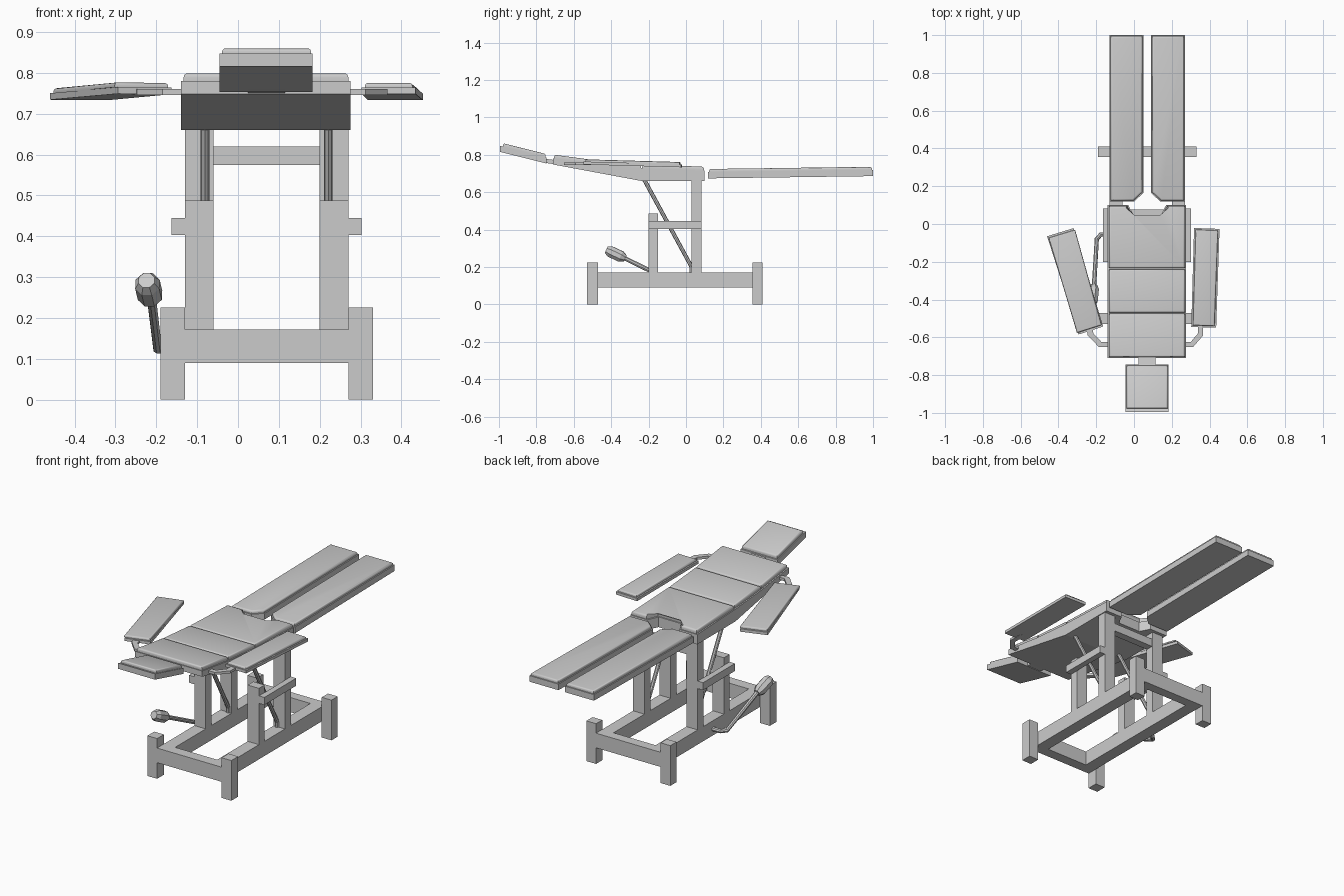
import bpy, bmesh, math
from mathutils import Vector

if "Cube" in bpy.data.objects:
    bpy.data.objects.remove(bpy.data.objects["Cube"])

CX = 0.07  # centre line of the table


def line(*pts):
    """Piecewise-linear height along y."""
    def f(y):
        for (y0, z0), (y1, z1) in zip(pts, pts[1:]):
            if y <= y1 or (y1, z1) == pts[-1]:
                return z0 + (z1 - z0) * (y - y0) / (y1 - y0)
    return f


def finish(name, bm):
    bmesh.ops.recalc_face_normals(bm, faces=bm.faces)
    me = bpy.data.meshes.new(name)
    bm.to_mesh(me)
    bm.free()
    ob = bpy.data.objects.new(name, me)
    bpy.context.collection.objects.link(ob)
    return ob


def prism(name, outline, zlo, zhi, soft=0):
    """Plan outline extruded between two height lines; soft rounds the top rim."""
    bm = bmesh.new()
    lo = [bm.verts.new((x, y, zlo(y))) for x, y in outline]
    hi = [bm.verts.new((x, y, zhi(y))) for x, y in outline]
    n = len(lo)
    bm.faces.new(lo)
    bm.faces.new(hi)
    for i in range(n):
        j = (i + 1) % n
        bm.faces.new((lo[i], lo[j], hi[j], hi[i]))
    if soft:
        rim = [e for e in bm.edges if all(v in hi for v in e.verts)]
        bmesh.ops.bevel(bm, geom=rim, offset=soft, segments=3, profile=0.5, affect='EDGES')
    ob = finish(name, bm)
    if soft:
        bpy.ops.object.select_all(action='DESELECT')
        ob.select_set(True)
        bpy.context.view_layer.objects.active = ob
        bpy.ops.object.shade_smooth_by_angle(angle=math.radians(40))
    return ob


def rect(x0, x1, y0, y1):
    return [(x0, y0), (x1, y0), (x1, y1), (x0, y1)]


def box(name, x0, x1, y0, y1, z0, z1):
    return prism(name, rect(x0, x1, y0, y1), lambda y: z0, lambda y: z1)


def inset(outline, k):
    """Shrink a convex-ish outline towards its bounding centre by k."""
    cx = sum(p[0] for p in outline) / len(outline)
    cy = sum(p[1] for p in outline) / len(outline)
    out = []
    for x, y in outline:
        d = Vector((x - cx, y - cy))
        out.append((x - math.copysign(k, d.x), y - math.copysign(k, d.y)))
    return out


def up(f, d):
    return lambda y: f(y) + d


def tube(name, pts, r, res=2):
    cu = bpy.data.curves.new(name, 'CURVE')
    cu.dimensions = '3D'
    cu.bevel_depth = r
    cu.bevel_resolution = res
    cu.use_fill_caps = True
    sp = cu.splines.new('POLY')
    sp.points.add(len(pts) - 1)
    for p, c in zip(sp.points, pts):
        p.co = (*c, 1)
    sp.use_smooth = False
    ob = bpy.data.objects.new(name, cu)
    bpy.context.collection.objects.link(ob)
    return ob


# Base: feet, end rails, side rails, posts, struts
for y0, y1, tag in ((-0.53, -0.47, "front"), (0.355, 0.41, "rear")):
    box(tag + "_end_rail", -0.13, 0.27, y0, y1, 0.09, 0.172)
    for s in (-1, 1):
        a, b = sorted((CX + s * 0.2, CX + s * 0.26))
        box(tag + "_foot", a, b, y0, y1, 0, 0.225)
for s in (-1, 1):
    a, b = sorted((CX + s * 0.13, CX + s * 0.2))
    box("side_rail", a, b, -0.47, 0.355, 0.09, 0.172)
    box("front_post", a, b, -0.2, -0.15, 0.172, 0.487)
    box("rear_post", a, b, 0.03, 0.082, 0.172, 0.665)
    a, b = sorted((CX + s * 0.2, CX + s * 0.233))
    box("side_brace", a, b, -0.2, 0.082, 0.403, 0.445)
    x = CX + s * 0.151
    tube("diagonal_strut", [(x, -0.225, 0.67), (x, 0.03, 0.2), (x, 0.03, 0.16)], 0.011)
box("cross_bar", -0.06, 0.2, 0.035, 0.078, 0.575, 0.62)

# Foot lever with octagonal grip
tube("lever_rod", [(-0.12, -0.055, 0.125), (-0.175, -0.055, 0.125), (-0.197, -0.08, 0.125),
                   (-0.213, -0.35, 0.258)], 0.012)
bm = bmesh.new()
p0, p1 = Vector((-0.213, -0.325, 0.245)), Vector((-0.224, -0.425, 0.292))
axis = p1 - p0
q = axis.to_track_quat('Z', 'Y')
rings = []
for t, r in ((0, 0.02), (0.22, 0.032), (0.8, 0.032), (1, 0.021)):
    rings.append([bm.verts.new(p0 + axis * t + q @ Vector((r * math.cos(k * math.pi / 4 + 0.39),
                  r * math.sin(k * math.pi / 4 + 0.39), 0))) for k in range(8)])
for a, b in zip(rings, rings[1:]):
    for k in range(8):
        bm.faces.new((a[k], a[(k + 1) % 8], b[(k + 1) % 8], b[k]))
bm.faces.new(rings[0])
bm.faces.new(rings[-1])
finish("lever_grip", bm)

# Back and seat boards, seat with a notch
top = line((-0.71, 0.78), (-0.472, 0.748), (-0.237, 0.728), (0.1, 0.715))
under = line((-0.71, 0.748), (-0.237, 0.66), (0.1, 0.66))
L, R = -0.14, 0.275
prism("upper_back_board", rect(L, R, -0.71, -0.472), under, top)
prism("lower_back_board", rect(L, R, -0.472, -0.237), under, top)


def notched(x0, x1, y0, y1, d):
    return [(x0, y0), (x1, y0), (x1, y1), (CX + 0.1 + d, y1), (CX + 0.07 + d, 0.043 - d),
            (CX - 0.07 - d, 0.043 - d), (CX - 0.1 - d, y1), (x0, y1)]


prism("seat_board", notched(L, R, -0.237, 0.1, 0), under, top)
prism("upper_back_pad", rect(-0.133, 0.27, -0.705, -0.475), top, up(top, 0.021), 0.011)
prism("lower_back_pad", rect(-0.133, 0.27, -0.469, -0.24), top, up(top, 0.021), 0.011)
prism("seat_pad", notched(-0.133, 0.27, -0.234, 0.096, 0.006), top, up(top, 0.021), 0.011)

# Head rest
h = line((-0.995, 0.848), (-0.745, 0.785))
o = rect(CX - 0.115, CX + 0.113, -0.995, -0.745)
prism("head_board", o, up(h, -0.032), h)
prism("head_pad", rect(CX - 0.109, CX + 0.109, -0.978, -0.75), h, up(h, 0.018), 0.01)
hc = line((-0.77, 0.759), (-0.68, 0.747))
prism("head_bracket", rect(CX - 0.045, CX + 0.045, -0.77, -0.68), hc, up(hc, 0.022))

# Leg rests with a clipped inner corner
g = line((0.118, 0.708), (1.0, 0.72))
for s in (-1, 1):
    o = [(CX + s * x, y) for x, y in ((0.2, 0.118), (0.07, 0.118), (0.02, 0.165), (0.02, 1), (0.2, 1))]
    i = [(CX + s * x, y) for x, y in ((0.194, 0.124), (0.073, 0.124), (0.026, 0.168), (0.026, 0.994), (0.194, 0.994))]
    prism("leg_board", o, up(g, -0.034), g)
    prism("leg_pad", i, g, up(g, 0.016), 0.01)

# Arm rests and their bent brackets
arms = {
    "left": ([(-0.294, -0.585), (-0.163, -0.543), (-0.32, -0.022), (-0.46, -0.065)],
             [(-0.12, -0.625), (-0.12, -0.652), (-0.185, -0.652), (-0.245, -0.59), (-0.26, -0.5),
              (-0.228, -0.5), (-0.215, -0.58), (-0.172, -0.625)]),
    "right": ([(0.303, -0.545), (0.435, -0.549), (0.453, -0.026), (0.318, -0.021)],
              [(0.26, -0.625), (0.26, -0.652), (0.312, -0.652), (0.366, -0.59), (0.366, -0.5),
               (0.338, -0.5), (0.338, -0.58), (0.3, -0.625)]),
}
az = line((-0.585, 0.765), (-0.02, 0.749))
for side, (o, b) in arms.items():
    prism(side + "_arm_board", o, up(az, -0.016), az)
    prism(side + "_arm_pad", inset(o, 0.008), az, up(az, 0.012), 0.008)
    prism(side + "_arm_bracket", b, lambda y: 0.746, lambda y: 0.76)
